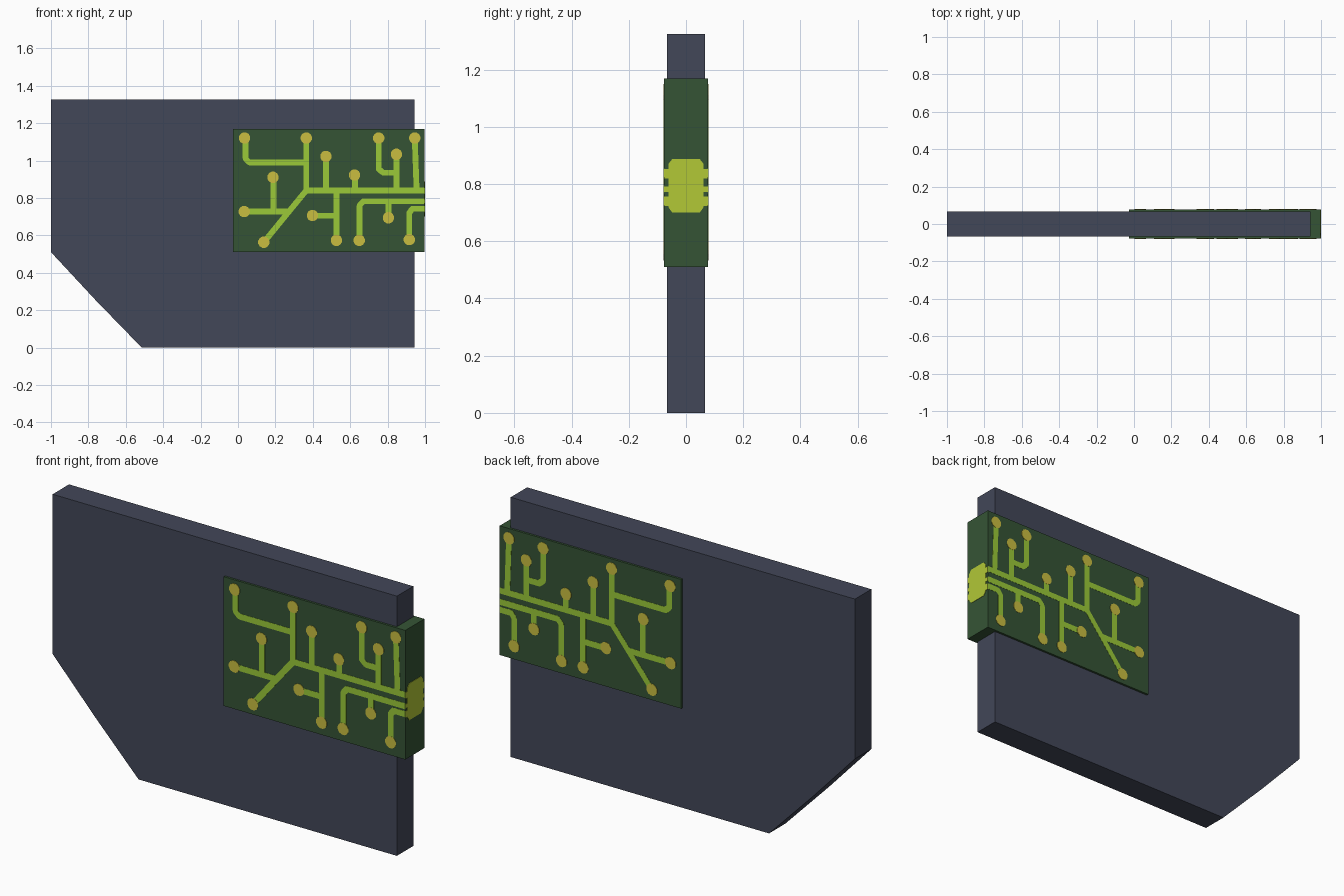
import bpy, bmesh, math
from mathutils import Vector

if "Cube" in bpy.data.objects:
    bpy.data.objects.remove(bpy.data.objects["Cube"])


def srgb(r, g, b):
    f = lambda c: (c / 255 / 12.92) if c / 255 <= 0.04045 else ((c / 255 + 0.055) / 1.055) ** 2.4
    return (f(r), f(g), f(b), 1)


def material(name, rgb):
    m = bpy.data.materials.new(name)
    m.diffuse_color = srgb(*rgb)
    m.use_nodes = True
    m.node_tree.nodes["Principled BSDF"].inputs["Base Color"].default_value = m.diffuse_color
    return m


SLATE = material("slate grey", (66, 71, 88))
BOARD = material("board green", (53, 84, 53))
TRACE = material("trace lime", (155, 202, 56))
PAD = material("pad gold", (202, 190, 64))
EDGE = material("contact yellow green", (178, 200, 54))


def prism(bm, pts, axis, a, b):
    """Extrude a 2D outline along 'x' or 'y' from a to b."""
    def put(p, d):
        return (p[0], d, p[1]) if axis == 'y' else (d, p[0], p[1])
    lo = [bm.verts.new(put(p, a)) for p in pts]
    hi = [bm.verts.new(put(p, b)) for p in pts]
    n = len(pts)
    faces = [bm.faces.new(lo), bm.faces.new(hi[::-1])]
    for i in range(n):
        faces.append(bm.faces.new((lo[i], hi[i], hi[(i + 1) % n], lo[(i + 1) % n])))
    bmesh.ops.recalc_face_normals(bm, faces=faces)


def finish(bm, name, mat):
    me = bpy.data.meshes.new(name)
    bm.to_mesh(me)
    bm.free()
    me.materials.append(mat)
    ob = bpy.data.objects.new(name, me)
    bpy.context.collection.objects.link(ob)


def rect(u0, u1, v0, v1):
    return [(u0, v0), (u1, v0), (u1, v1), (u0, v1)]


def disc(c, r, n):
    return [(c[0] + r * math.cos(2 * math.pi * (i + .5) / n),
             c[1] + r * math.sin(2 * math.pi * (i + .5) / n)) for i in range(n)]


# Main slab with one cut corner
bm = bmesh.new()
prism(bm, [(-1, 1.325), (-1, .51), (-.76, .252), (-.515, 0), (.943, 0), (.943, 1.325)],
      'y', -.066, .066)
finish(bm, "slab", SLATE)

# Circuit board block wrapped around the slab
FACE = .077
bm = bmesh.new()
prism(bm, rect(-.027, .998, .51, 1.169), 'y', -FACE, FACE)
finish(bm, "circuit_board", BOARD)

# Trace paths (x, z)
paths = [
    [(.04, 1.12), (.04, 1.01), (.06, .99), (.365, .99)],
    [(.365, 1.12), (.365, .84), (.25, .70), (.14, .565)],
    [(.365, .84), (.998, .84)],
    [(.19, .91), (.19, .727)],
    [(.035, .727), (.27, .727)],
    [(.47, 1.02), (.47, .84)],
    [(.625, .92), (.625, .84)],
    [(.40, .705), (.525, .705)],
    [(.527, .84), (.527, .575)],
    [(.65, .575), (.65, .76), (.67, .782), (.998, .782)],
    [(.805, .782), (.805, .695)],
    [(.752, 1.12), (.752, .955), (.775, .935), (.845, .935)],
    [(.847, 1.03), (.847, .84)],
    [(.945, 1.12), (.955, .84)],
    [(.916, .577), (.916, .72), (.932, .742), (.998, .742)],
]
pads = [(.035, 1.12), (.365, 1.12), (.752, 1.12), (.945, 1.12), (.47, 1.022),
        (.847, 1.033), (.623, .922), (.187, .91), (.033, .727), (.398, .706),
        (.804, .694), (.138, .563), (.526, .573), (.648, .573), (.916, .577)]
HALF = .0155

# Traces and pads on both faces of the board
for side, label in ((-1, "front"), (1, "back")):
    bm = bmesh.new()
    for path in paths:
        for p, q in zip(path, path[1:]):
            p, q = Vector(p), Vector(q)
            d = (q - p).normalized()
            n = Vector((-d.y, d.x)) * HALF
            prism(bm, [p + n, q + n, q - n, p - n], 'y', side * (FACE - .002), side * (FACE + .001))
        for c in path[1:]:
            if c[0] < .98:
                prism(bm, disc(c, HALF, 8), 'y', side * (FACE - .002), side * (FACE + .001))
    finish(bm, label + "_traces", TRACE)
    bm = bmesh.new()
    for c in pads:
        prism(bm, disc(c, .031, 12), 'y', side * (FACE - .002), side * (FACE + .002))
    finish(bm, label + "_pads", PAD)

# Contact patch on the board's right edge, with tabs meeting the traces
bm = bmesh.new()
prism(bm, [(-.062, .72), (-.048, .70), (.048, .70), (.062, .72),
           (.062, .87), (.048, .888), (-.048, .888), (-.062, .87)], 'x', .99, 1)
for s in (-1, 1):
    for z0, z1 in ((.82, .852), (.772, .792), (.724, .757)):
        prism(bm, rect(*sorted((s * .06, s * FACE)), z0, z1), 'x', .99, 1)
finish(bm, "edge_contact", EDGE)
